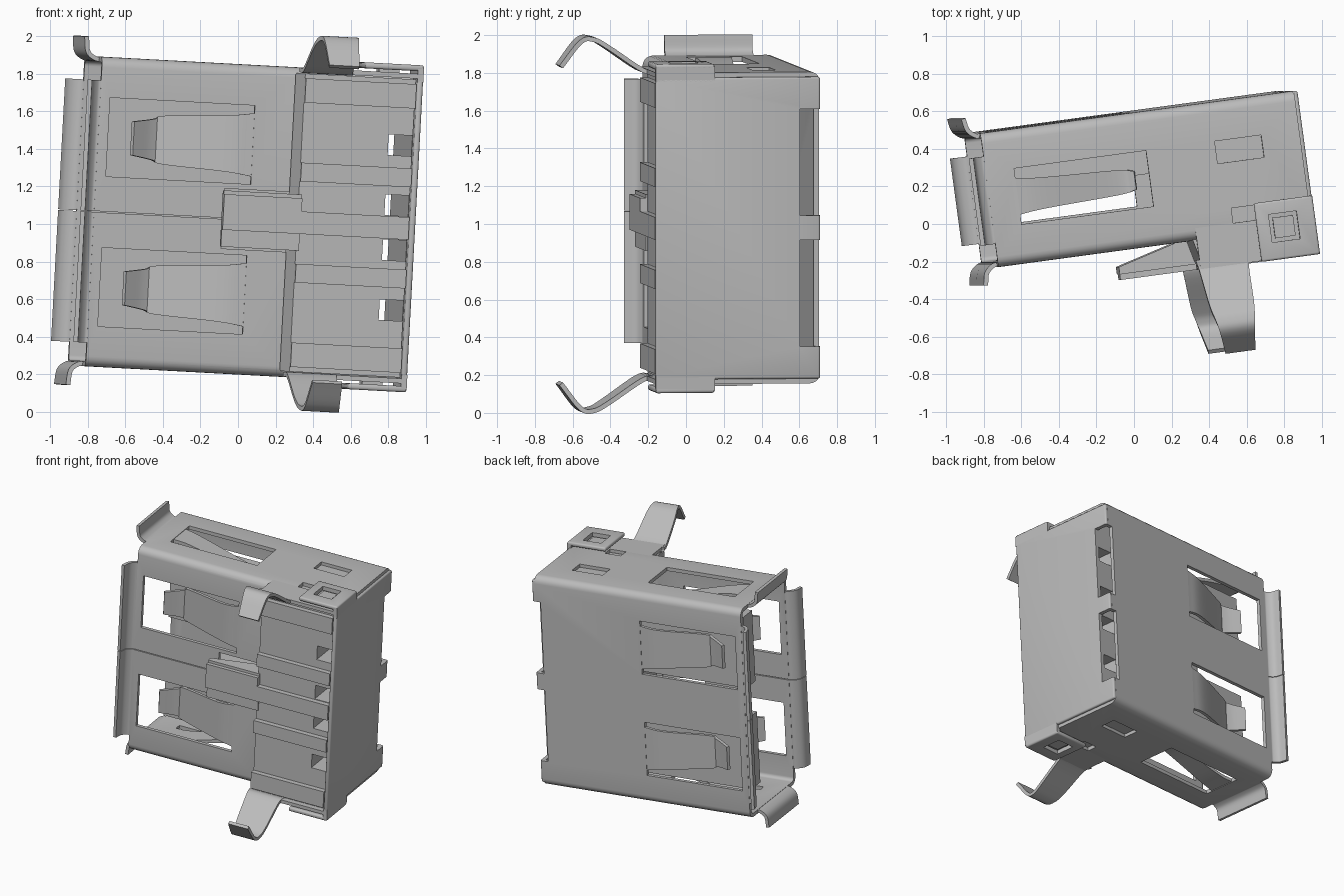
import bpy, bmesh, math
from mathutils import Matrix, Vector

old = bpy.data.objects.get("Cube")
if old:
    bpy.data.objects.remove(old, do_unlink=True)

grey = bpy.data.materials.new("metal grey")
grey.use_nodes = True
COLOUR = (0.5, 0.5, 0.5, 1)
grey.diffuse_color = COLOUR
grey.node_tree.nodes["Principled BSDF"].inputs["Base Color"].default_value = COLOUR

# The connector is built square, then stood at a slight tilt
TILT = (Matrix.Translation((0, 0, 1)) @ Matrix.Rotation(math.radians(3.1), 4, 'Y')
        @ Matrix.Rotation(math.radians(7.7), 4, 'Z') @ Matrix.Translation((0, 0, 0.025)))
VC, HV, HW, T = 0.235, 0.36, 0.826, 0.028   # shell centre, half sizes, sheet thickness


def finish(name, bm):
    bmesh.ops.recalc_face_normals(bm, faces=bm.faces)
    me = bpy.data.meshes.new(name)
    bm.to_mesh(me)
    bm.free()
    ob = bpy.data.objects.new(name, me)
    bpy.context.collection.objects.link(ob)
    me.materials.append(grey)
    ob.matrix_world = TILT
    return ob


def bake(ob):
    bpy.context.view_layer.update()
    dg = bpy.context.evaluated_depsgraph_get()
    me = bpy.data.meshes.new_from_object(ob.evaluated_get(dg))
    ob.modifiers.clear()
    ob.data = me


def smooth(ob):
    bpy.ops.object.select_all(action='DESELECT')
    ob.select_set(True)
    bpy.context.view_layer.objects.active = ob
    bpy.ops.object.shade_smooth_by_angle(angle=math.radians(35))


def bevel(ob, width):
    mod = ob.modifiers.new("round", 'BEVEL')
    mod.width, mod.segments = width, 3
    bake(ob)


def boxes(name, spans):
    bm = bmesh.new()
    for a, b, c, d, e, f in spans:
        m = (Matrix.Translation(((a + b) / 2, (c + d) / 2, (e + f) / 2))
             @ Matrix.Diagonal((b - a, d - c, f - e, 1)))
        bmesh.ops.create_cube(bm, size=1, matrix=m)
    return finish(name, bm)


def prism(name, outline, lo, hi):
    """Extrude an outline of (x, y) points from height lo to hi."""
    bm = bmesh.new()
    face = bm.faces.new([bm.verts.new((x, y, lo)) for x, y in outline])
    ext = bmesh.ops.extrude_face_region(bm, geom=[face])
    bmesh.ops.translate(bm, vec=(0, 0, hi - lo),
                        verts=[g for g in ext["geom"] if isinstance(g, bmesh.types.BMVert)])
    return finish(name, bm)


def cut(ob, spans):
    for span in spans:
        cutter = boxes("cutter", [span])
        mod = ob.modifiers.new("cut", 'BOOLEAN')
        mod.operation, mod.solver, mod.object = 'DIFFERENCE', 'EXACT', cutter
        bake(ob)
        bpy.data.objects.remove(cutter, do_unlink=True)


def curve(pts, steps=5):
    """Smooth path through a few points."""
    p = [Vector(q) for q in pts]
    p = [2 * p[0] - p[1]] + p + [2 * p[-1] - p[-2]]
    out = []
    for a, b, c, d in zip(p, p[1:], p[2:], p[3:]):
        for i in range(steps):
            t = i / steps
            out.append(0.5 * (2 * b + (c - a) * t + (2 * a - 5 * b + 4 * c - d) * t * t
                              + (3 * b - a - 3 * c + d) * t ** 3))
    return out + [p[-2]]


def ribbon(name, pts, across, w0, w1):
    """Bent sheet strip along a path, tapering from half width w0 to w1."""
    path, across, bm = curve(pts), Vector(across), bmesh.new()
    rows = []
    for i, p in enumerate(path):
        h = w0 + (w1 - w0) * i / (len(path) - 1)
        rows.append((bm.verts.new(p - across * h), bm.verts.new(p + across * h)))
    for (a, b), (c, d) in zip(rows, rows[1:]):
        bm.faces.new((a, b, d, c))
    ob = finish(name, bm)
    mod = ob.modifiers.new("sheet", 'SOLIDIFY')
    mod.thickness, mod.offset = T - 0.004, 0
    bake(ob)
    smooth(ob)


def round_ring(bm, x, hv, hw, r):
    ring = []
    for k, (sv, sw) in enumerate([(1, 1), (-1, 1), (-1, -1), (1, -1)]):
        for i in range(6):
            a = math.radians(90 * k + 18 * i)
            ring.append(bm.verts.new((x, VC + sv * (hv - r) + r * math.cos(a),
                                      sw * (hw - r) + r * math.sin(a))))
    return ring


# Outer shell: a rounded rectangular tube, with windows and openings cut out
bm = bmesh.new()
rings = [round_ring(bm, x, HV - d, HW - d, 0.055 - d)
         for x, d in [(-0.793, 0), (0.895, 0), (0.895, T), (-0.793, T)]]
for ra, rb in zip(rings, rings[1:] + rings[:1]):
    for i in range(len(ra)):
        j = (i + 1) % len(ra)
        bm.faces.new((ra[i], ra[j], rb[j], rb[i]))
shell = finish("shell", bm)
mirror_w = lambda lo, hi: [(lo, hi), (-hi, -lo)]
back_slots = [(0.85, 1, 0.485, 1, a, b) for a, b in mirror_w(0.065, 0.63)]
openings = [(0.25, 2, -1, -0.08, -0.79, 0.79),
            (-0.1, 1, -1, -0.08, -0.16, 0.16),
            (-1, 0, -1, 0, -0.003, 0.003),
            (-0.64, 0.07, 0.085, 0.385, -2, 2),
            (0.44, 0.69, 0.265, 0.385, -2, 2),
            (0.48, 0.61, -0.095, 0.02, -2, 2)] + back_slots
openings += [(-0.74, 0.04, -1, 2, a, b) for a, b in mirror_w(0.19, 0.61)]
cut(shell, openings)
smooth(shell)

# End plate, rounded where it meets the back
end_plate = boxes("end_plate", [(0.883, 0.915, -0.285, 0.594, -0.80, 0.80)])
bevel(end_plate, 0.012)
cut(end_plate, back_slots)
smooth(end_plate)

for s, side in ((1, "upper"), (-1, "lower")):
    span = lambda a, b: (min(a * s, b * s), max(a * s, b * s))
    # Roof strip over the housing and the sunken latch pocket
    boxes(side + "_roof", [(0.275, 0.89, -0.28, -0.06, *span(0.80, HW))])
    boxes(side + "_pocket", [(0.43, 0.70, 0.255, 0.395, *span(0.775, 0.801))])
    # Flap folded over from the end plate, with its window and latch
    flap = boxes(side + "_flap", [(0.60, 0.915, -0.285, 0.03, *span(0.84, 0.872))])
    bevel(flap, 0.012)
    cut(flap, [(0.67, 0.82, -0.19, -0.04, -2, 2)])
    smooth(flap)
    boxes(side + "_flap_fold", [(0.883, 0.915, -0.285, 0.03, *span(0.78, 0.858))])
    boxes(side + "_latch_plate", [(0.69, 0.80, -0.17, -0.06, *span(0.82, 0.85))])
    # Board clip
    ribbon(side + "_board_clip",
           [(u, v, w * s) for u, v, w in
            [(0.40, -0.23, 0.813), (0.40, -0.30, 0.82), (0.408, -0.48, 0.94),
             (0.414, -0.56, 0.983), (0.418, -0.63, 0.972), (0.425, -0.735, 0.84)]],
           (1, 0, 0), 0.145, 0.08)
    # Spring finger, rooted near the mouth
    ribbon(side + "_spring",
           [(u, VC, w * s) for u, w in
            [(-0.66, 0.812), (-0.5, 0.79), (-0.1, 0.69), (0.0, 0.70)]], (0, 1, 0), 0.1, 0.05)
    # Flared lip at the mouth
    ribbon(side + "_lip",
           [(u, VC, w * s) for u, w in
            [(-0.785, 0.812), (-0.815, 0.816), (-0.855, 0.85), (-0.866, 0.93)]],
           (0, 1, 0), 0.235, 0.235)

for m, face in ((-1, "front"), (1, "back")):
    at = lambda d: VC + m * (HV + d)
    for s, side in ((1, "upper"), (-1, "lower")):
        # Spring finger, rooted near the middle and bent inward
        ribbon(f"{face}_{side}_spring",
               [(u, at(d), 0.4 * s) for u, d in
                [(0.05, -0.014), (-0.1, -0.03), (-0.42, -0.13), (-0.48, -0.135),
                 (-0.6, -0.07)]], (0, 0, 1), 0.17, 0.09)
        # Flared lip, one half on each side of the seam
        ribbon(f"{face}_{side}_lip",
               [(u, at(d), 0.351 * s) for u, d in
                [(-0.785, -0.014), (-0.815, -0.01), (-0.852, 0.025), (-0.866, 0.088)]],
               (0, 0, 1), 0.349, 0.349)

# Inner housing with ribs on its front and four contact holes
housing = prism("housing", [(0.25, -0.1), (0.285, -0.245), (0.88, -0.245), (0.88, 0.48),
                            (0.3, 0.48), (0.3, -0.1)], -0.795, 0.795)
ribs = boxes("housing_ribs", [(0.285, 0.88, -0.285, -0.24, a, b)
                              for lo, hi in ((0.22, 0.32), (0.64, 0.77))
                              for a, b in mirror_w(lo, hi)]
             + [(0.28, 0.88, -0.285, -0.24, -0.06, 0.06)])
cut(housing, [(0.75, 0.878, -1, 1, w - 0.055, w + 0.055) for w in (-0.44, -0.12, 0.12, 0.44)])

# Wedge that reaches out from the middle of the housing
prism("housing_wedge", [(-0.12, -0.255), (0.3, -0.255), (0.3, -0.1), (-0.12, -0.215)],
      -0.15, 0.15)
boxes("housing_wedge_rib", [(-0.12, 0.3, -0.285, -0.25, -0.06, 0.13)])

# Contact tongues inside each socket
boxes("contact_tongues", [(-0.71, 0.32, 0.26, 0.40, a, b) for a, b in mirror_w(0.12, 0.68)])
